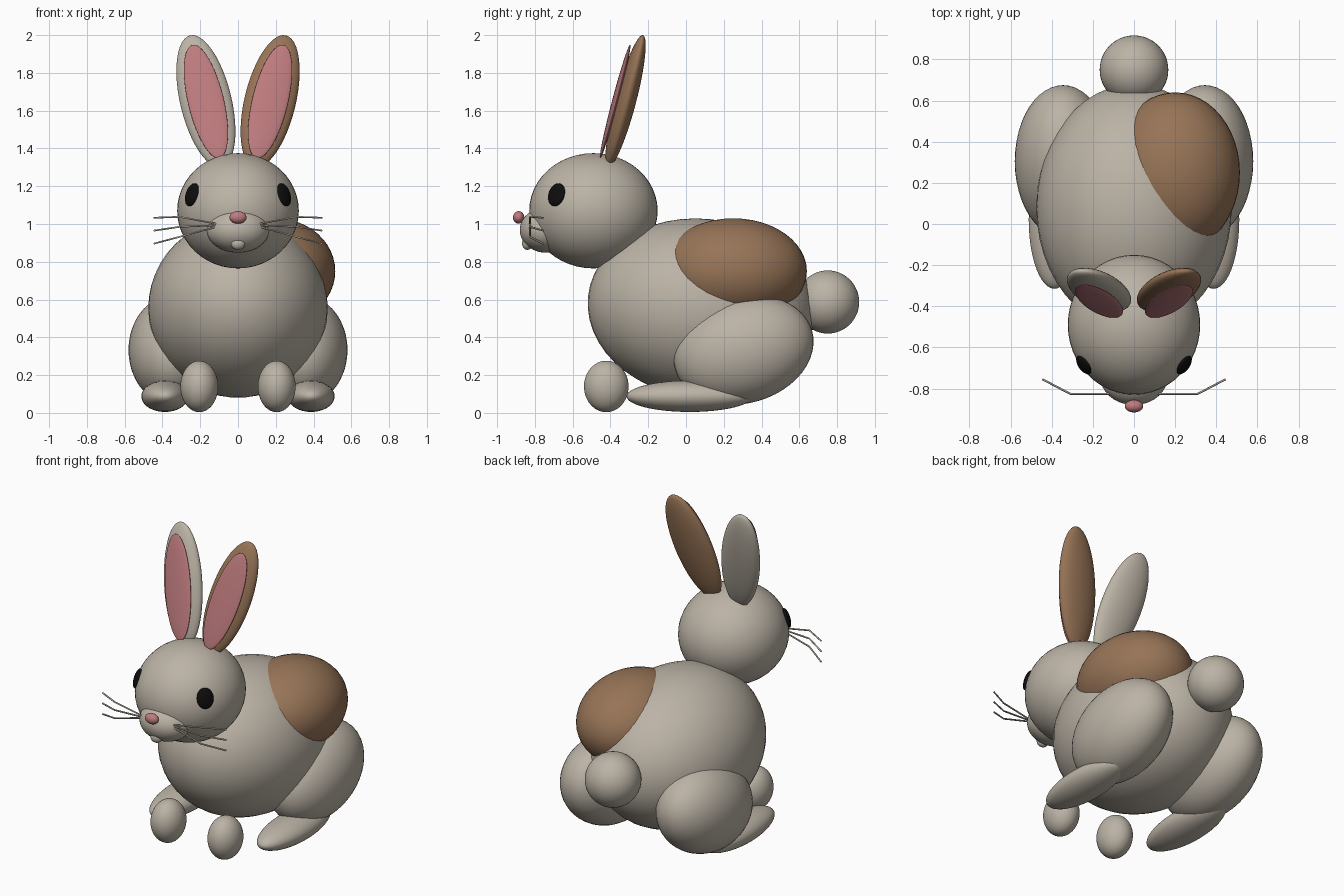
import bpy
from math import radians
from mathutils import Vector, Matrix

cube = bpy.data.objects.get("Cube")
if cube:
    bpy.data.objects.remove(cube, do_unlink=True)


def material(name, color):
    mat = bpy.data.materials.new(name)
    mat.use_nodes = True
    mat.diffuse_color = (*color, 1)
    mat.node_tree.nodes["Principled BSDF"].inputs["Base Color"].default_value = (*color, 1)
    return mat


FUR = material("warm grey fur", (0.50, 0.45, 0.38))
BROWN = material("brown fur", (0.31, 0.175, 0.095))
PINK = material("pink skin", (0.52, 0.20, 0.21))
BLACK = material("black eye", (0.004, 0.004, 0.004))


def ellipsoid(name, center, radii, mat, rotation=None):
    """Smooth ellipsoid, optionally turned by a 3x3 rotation matrix."""
    bpy.ops.mesh.primitive_uv_sphere_add(segments=48, ring_count=24, radius=1)
    obj = bpy.context.object
    obj.name = name
    turn = (rotation or Matrix.Identity(3)).to_4x4()
    obj.data.transform(turn @ Matrix.Diagonal((*radii, 1)))
    obj.location = center
    obj.data.materials.append(mat)
    bpy.ops.object.shade_smooth()
    return obj


def facing(front, up):
    """Rotation whose -y looks along front and whose z leans towards up."""
    y = -Vector(front).normalized()
    x = y.cross(Vector(up)).normalized()
    return Matrix((x, y, x.cross(y))).transposed()


def pitch(degrees):
    return Matrix.Rotation(radians(degrees), 3, "X")


# Body, fur patch and tail
ellipsoid("body", (0, 0.08, 0.555), (0.475, 0.602, 0.473), FUR, pitch(-6))
ellipsoid("back_patch", (0.2, 0.25, 0.75), (0.315, 0.39, 0.28), BROWN)
ellipsoid("tail", (0, 0.75, 0.587), (0.167, 0.167, 0.167), FUR)

# Head and face
head_center = Vector((0, -0.49, 1.07))
head_radii = (0.322, 0.34, 0.305)
ellipsoid("head", head_center, head_radii, FUR)
ellipsoid("muzzle", (0, -0.74, 0.968), (0.165, 0.14, 0.12), FUR)
ellipsoid("chin", (0, -0.84, 0.897), (0.038, 0.028, 0.034), FUR)
ellipsoid("nose", (0, -0.886, 1.035), (0.045, 0.03, 0.033), PINK)

for side, label in ((1, "left"), (-1, "right")):
    # Eye lying on the head surface
    eye = Vector((side * 0.243, -0.685, 1.155))
    normal = [d / r ** 2 for d, r in zip(eye - head_center, head_radii)]
    ellipsoid(label + "_eye", eye, (0.052, 0.022, 0.063), BLACK, facing(normal, (0, 0, 1)))

    # Ear leaning out and back, with a thin pink inner ear on its front
    axis = Vector((side * 0.24, 0.265, 1)).normalized()
    front = Vector((0, -1, 0))
    front = (front - axis * front.dot(axis)).normalized()
    turn = facing(front, axis)
    ear = Vector((side * 0.17, -0.32, 1.65))
    ellipsoid(label + "_ear", ear, (0.136, 0.055, 0.37), BROWN if side > 0 else FUR, turn)
    ellipsoid(label + "_inner_ear", ear + front * 0.053 - axis * 0.015,
              (0.095, 0.016, 0.318), PINK, turn)

    # Legs and feet
    ellipsoid(label + "_front_paw", (side * 0.205, -0.422, 0.14), (0.1, 0.118, 0.136), FUR)
    ellipsoid(label + "_haunch", (side * 0.345, 0.305, 0.333), (0.235, 0.377, 0.281),
              FUR, pitch(16))
    ellipsoid(label + "_hind_foot", (side * 0.387, 0.02, 0.088), (0.125, 0.335, 0.083), FUR)

    # Whiskers, bent back at the outer end
    for place, bend_z, tip_z in (("upper", 1.038, 1.033), ("middle", 0.985, 0.965),
                                 ("lower", 0.932, 0.896)):
        curve = bpy.data.curves.new(label + "_" + place + "_whisker", "CURVE")
        curve.dimensions = "3D"
        curve.bevel_depth = 0.005
        curve.bevel_resolution = 1
        curve.use_fill_caps = True
        path = curve.splines.new("POLY")
        path.points.add(2)
        ends = ((0.08, -0.826, 0.995), (0.31, -0.826, bend_z), (0.445, -0.755, tip_z))
        for point, (x, y, z) in zip(path.points, ends):
            point.co = (side * x, y, z, 1)
        curve.materials.append(FUR)
        whisker = bpy.data.objects.new(curve.name, curve)
        bpy.context.collection.objects.link(whisker)
